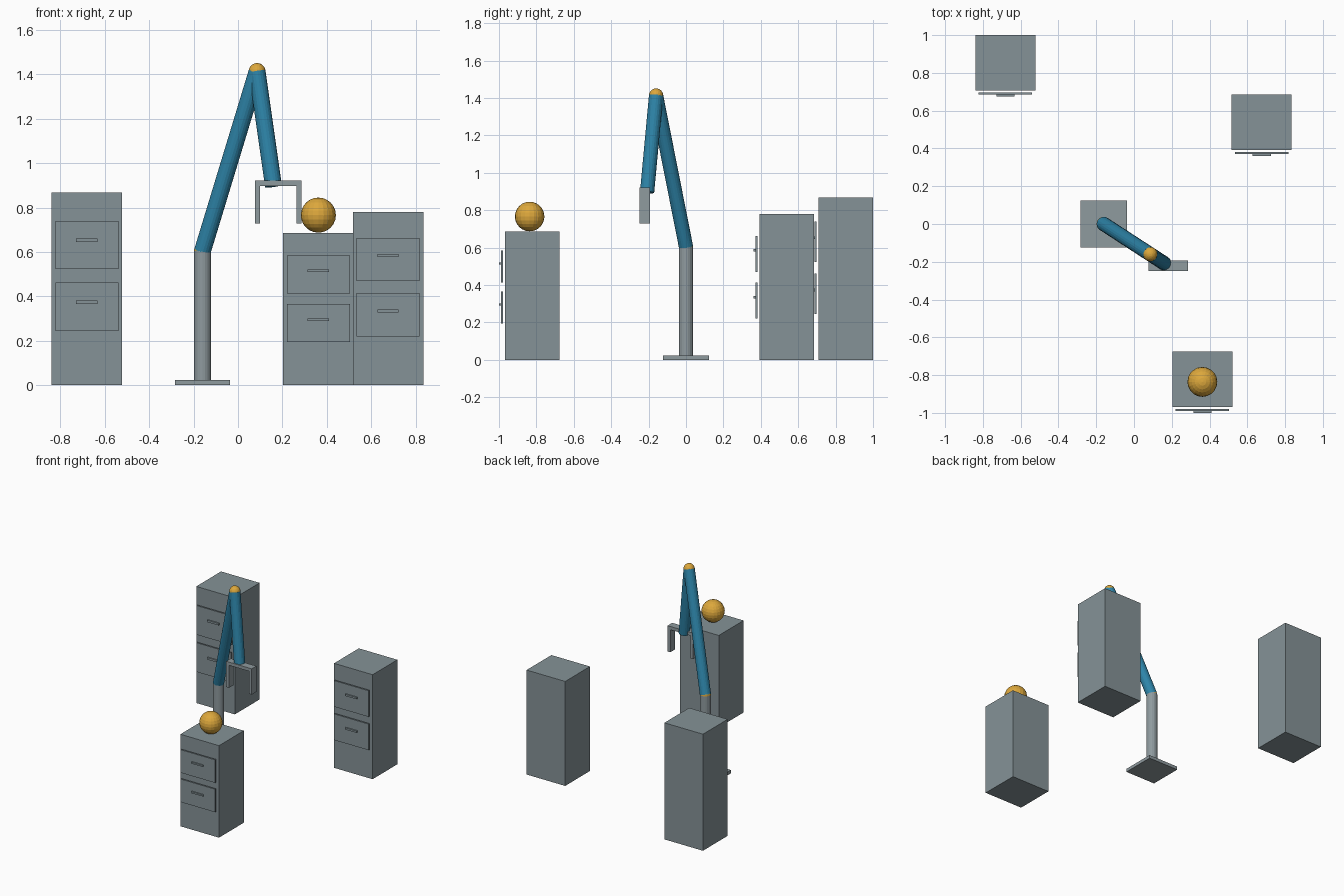
import bpy
from mathutils import Vector

if "Cube" in bpy.data.objects:
    bpy.data.objects.remove(bpy.data.objects["Cube"])


def material(name, rgb):
    m = bpy.data.materials.new(name)
    m.diffuse_color = (*rgb, 1)
    m.use_nodes = True
    m.node_tree.nodes["Principled BSDF"].inputs["Base Color"].default_value = m.diffuse_color
    return m


CABINET = material("cabinet grey", (0.235, 0.29, 0.31))
METAL = material("metal grey", (0.275, 0.325, 0.345))
BLUE = material("arm blue", (0.027, 0.235, 0.40))
GOLD = material("joint gold", (0.72, 0.39, 0.045))


def finish(name, mat):
    ob = bpy.context.object
    ob.name = name
    ob.data.materials.append(mat)
    return ob


def box(name, x, y, z, mat):
    """Box from (min, max) ranges."""
    r = (x, y, z)
    bpy.ops.mesh.primitive_cube_add(size=1, location=[(a + b) / 2 for a, b in r])
    ob = finish(name, mat)
    ob.scale = [b - a for a, b in r]
    bpy.ops.object.transform_apply(location=False, rotation=False, scale=True)
    return ob


def rod(name, start, end, radius, mat):
    """Cylinder between two points."""
    a, b = Vector(start), Vector(end)
    bpy.ops.mesh.primitive_cylinder_add(vertices=20, radius=radius,
                                        depth=(b - a).length, location=(a + b) / 2)
    ob = finish(name, mat)
    ob.rotation_euler = (b - a).to_track_quat('Z', 'Y').to_euler()
    return ob


def ball(name, centre, radius, mat):
    bpy.ops.mesh.primitive_uv_sphere_add(segments=20, ring_count=12,
                                         radius=radius, location=centre)
    return finish(name, mat)


def cabinet(name, cx, front, height):
    """Cabinet with two floating drawer fronts and handles."""
    box(name + "_body", (cx - 0.159, cx + 0.159), (front, front + 0.292),
        (0, height), CABINET)
    for row, (drawer, handle) in {"lower": (0.407, 0.43),
                                  "upper": (0.726, 0.751)}.items():
        z, hz = drawer * height, handle * height
        half = 0.125 * height
        box(f"{name}_{row}_drawer", (cx - 0.142, cx + 0.142),
            (front - 0.022, front - 0.011), (z - half, z + half), CABINET)
        box(f"{name}_{row}_handle", (cx - 0.048, cx + 0.048),
            (front - 0.032, front - 0.022),
            (hz - 0.0085 * height, hz + 0.0085 * height), CABINET)


# Three filing cabinets
cabinet("tall_cabinet", -0.681, 0.708, 0.869)
cabinet("medium_cabinet", 0.676, 0.393, 0.779)
cabinet("short_cabinet", 0.362, -0.968, 0.686)

# Ball resting on the short cabinet
ball("ball", (0.362, -0.836, 0.766), 0.079, GOLD)

# Arm: base plate, column, two links and their joints
SHOULDER, ELBOW, WRIST = (-0.16, 0, 0.604), (0.086, -0.16, 1.413), (0.16, -0.208, 0.896)
R = 0.038
box("base_plate", (-0.284, -0.036), (-0.124, 0.124), (0, 0.024), METAL)
rod("column", (-0.16, 0, 0.024), SHOULDER, R, METAL)
rod("upper_arm", SHOULDER, ELBOW, R, BLUE)
rod("forearm", ELBOW, WRIST, R, BLUE)
ball("shoulder_joint", SHOULDER, R, GOLD)
ball("elbow_joint", ELBOW, R, GOLD)

# Gripper: cross bar and two fingers
GY = (-0.248, -0.193)
box("gripper_bar", (0.076, 0.287), GY, (0.897, 0.921), METAL)
for side, x in (("left", 0.076), ("right", 0.264)):
    box(f"{side}_gripper_finger", (x, x + 0.023), GY, (0.729, 0.897), METAL)
